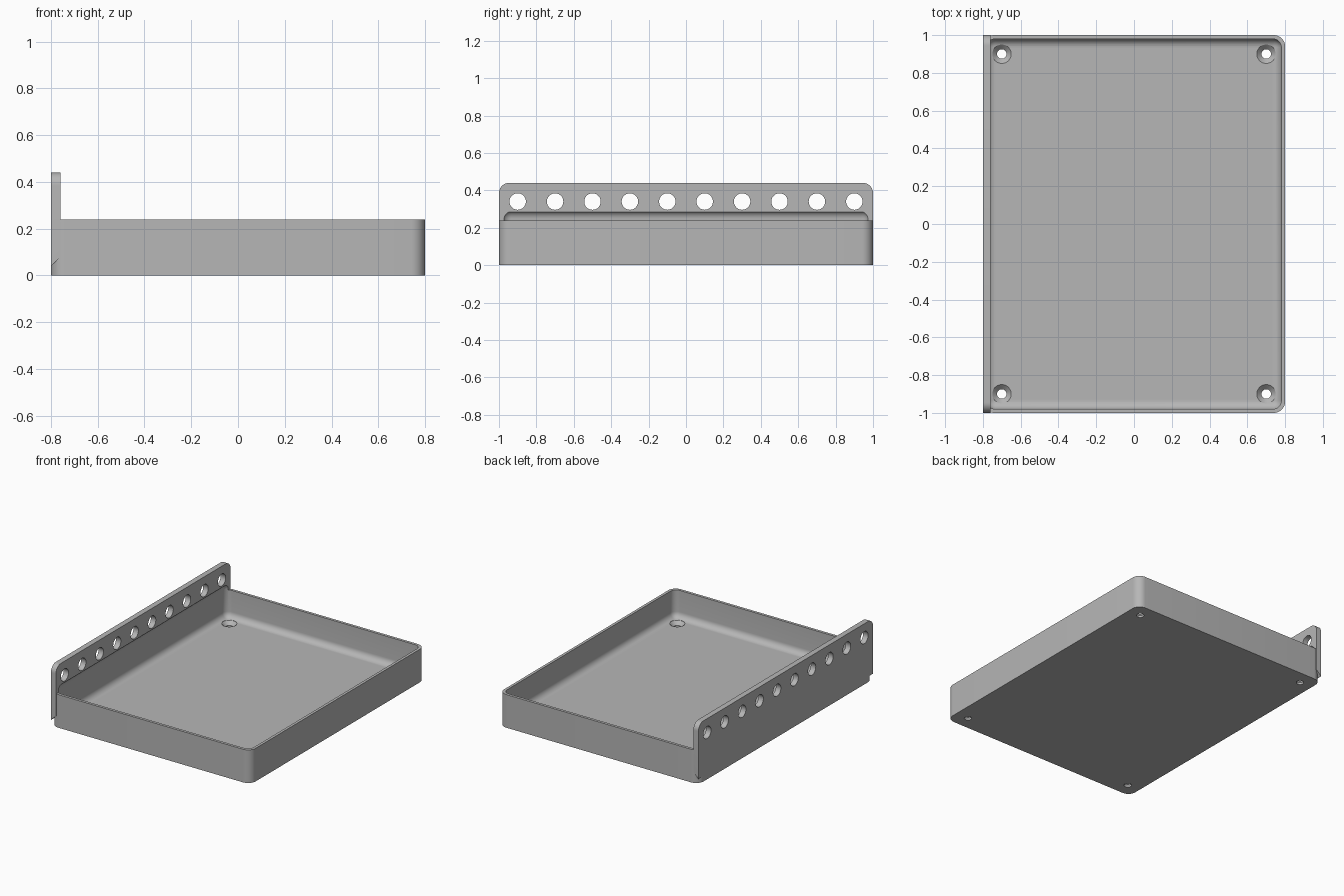
import bpy, bmesh, math
from mathutils import Matrix, Vector

if "Cube" in bpy.data.objects:
    bpy.data.objects.remove(bpy.data.objects["Cube"], do_unlink=True)

LENGTH, WIDTH, HEIGHT = 2.0, 1.6, 0.24
LEFT_X = -WIDTH / 2
WALL, FLOOR, FILLET = 0.02, 0.04, 0.045
RAIL_T, RAIL_TOP = 0.04, 0.44

grey = bpy.data.materials.new("plain grey")
grey.use_nodes = True
colour = (0.47, 0.47, 0.47, 1)
grey.diffuse_color = colour
grey.node_tree.nodes["Principled BSDF"].inputs["Base Color"].default_value = colour


def finish(bm, name):
    bmesh.ops.recalc_face_normals(bm, faces=bm.faces)
    mesh = bpy.data.meshes.new(name)
    bm.to_mesh(mesh)
    bm.free()
    mesh.materials.append(grey)
    obj = bpy.data.objects.new(name, mesh)
    bpy.context.collection.objects.link(obj)
    return obj


def rounded_box(name, low, high, radius, pick, segments=10):
    """Box between two corners, with the edges chosen by pick rounded."""
    low, high = Vector(low), Vector(high)
    bm = bmesh.new()
    bmesh.ops.create_cube(bm, size=1)
    for v in bm.verts:
        v.co = Vector([c * s for c, s in zip(v.co, high - low)]) + (low + high) / 2
    edges = [e for e in bm.edges if pick(e)]
    bmesh.ops.bevel(bm, geom=edges, offset=radius, segments=segments,
                    profile=0.5, affect='EDGES')
    return finish(bm, name)


def add_cone(bm, centre, r_low, r_high, depth, turn=Matrix()):
    bmesh.ops.create_cone(bm, cap_ends=True, segments=40, radius1=r_low,
                          radius2=r_high, depth=depth,
                          matrix=Matrix.Translation(centre) @ turn)


def combine(target, other, operation):
    """Apply a boolean and discard the helper."""
    other.hide_render = True
    mod = target.modifiers.new(operation.title(), 'BOOLEAN')
    mod.operation, mod.solver, mod.object = operation, 'EXACT', other
    bpy.context.view_layer.objects.active = target
    bpy.ops.object.modifier_apply(modifier=mod.name)
    bpy.data.objects.remove(other, do_unlink=True)


def direction(e):
    return (e.verts[1].co - e.verts[0].co).normalized()


# Tray body with rounded upright corners
tray = rounded_box("tray_with_rail", (LEFT_X, -LENGTH / 2, 0),
                   (-LEFT_X, LENGTH / 2, HEIGHT), 0.06,
                   lambda e: abs(direction(e).z) > 0.9)

# Upright rail: rounded top corners, sloping underside
rail = rounded_box("rail", (LEFT_X, -LENGTH / 2, 0.04),
                   (LEFT_X + RAIL_T, LENGTH / 2, RAIL_TOP), 0.055,
                   lambda e: abs(direction(e).x) > 0.9
                   and e.verts[0].co.z > HEIGHT)
for v in rail.data.vertices:
    if v.co.z < 0.05 and v.co.x > LEFT_X + RAIL_T / 2:
        v.co.z += RAIL_T
combine(tray, rail, 'UNION')

# Hollow with filleted edges, reaching up into the rail
cavity = rounded_box("cavity_cutter",
                     (LEFT_X + WALL, -LENGTH / 2 + WALL, FLOOR),
                     (-LEFT_X - WALL, LENGTH / 2 - WALL, 0.293),
                     FILLET, lambda e: True, 8)
combine(tray, cavity, 'DIFFERENCE')

# Row of round holes through the rail
bm = bmesh.new()
sideways = Matrix.Rotation(math.pi / 2, 4, 'Y')
for i in range(10):
    add_cone(bm, (LEFT_X + RAIL_T / 2, -0.9 + 0.2 * i, 0.34),
             0.044, 0.044, 0.2, sideways)
combine(tray, finish(bm, "rail_hole_cutter"), 'DIFFERENCE')

# Countersunk screw holes in the floor corners
for name, low, high, z, depth in (("screw_cutter", 0.025, 0.025, 0.02, 0.1),
                                  ("countersink_cutter", 0.025, 0.05,
                                   FLOOR - 0.0125, 0.025)):
    bm = bmesh.new()
    for x in (-0.7, 0.7):
        for y in (-0.9, 0.9):
            add_cone(bm, (x, y, z), low, high, depth)
            if high > low:  # clear the fillet above the cone
                add_cone(bm, (x, y, FLOOR + 0.01), high, high, 0.02)
    bmesh.ops.remove_doubles(bm, verts=bm.verts, dist=0.0001)
    # drop the internal discs where stacked cutters meet
    inner = [f for f in bm.faces if len(f.verts) > 4
             and abs(f.calc_center_median().z - FLOOR) < 0.001]
    bmesh.ops.delete(bm, geom=inner, context='FACES_ONLY')
    combine(tray, finish(bm, name), 'DIFFERENCE')

# Smooth the rounded surfaces, keep the edges crisp
bpy.ops.object.select_all(action='DESELECT')
tray.select_set(True)
bpy.context.view_layer.objects.active = tray
bpy.ops.object.shade_smooth_by_angle(angle=math.radians(30))
